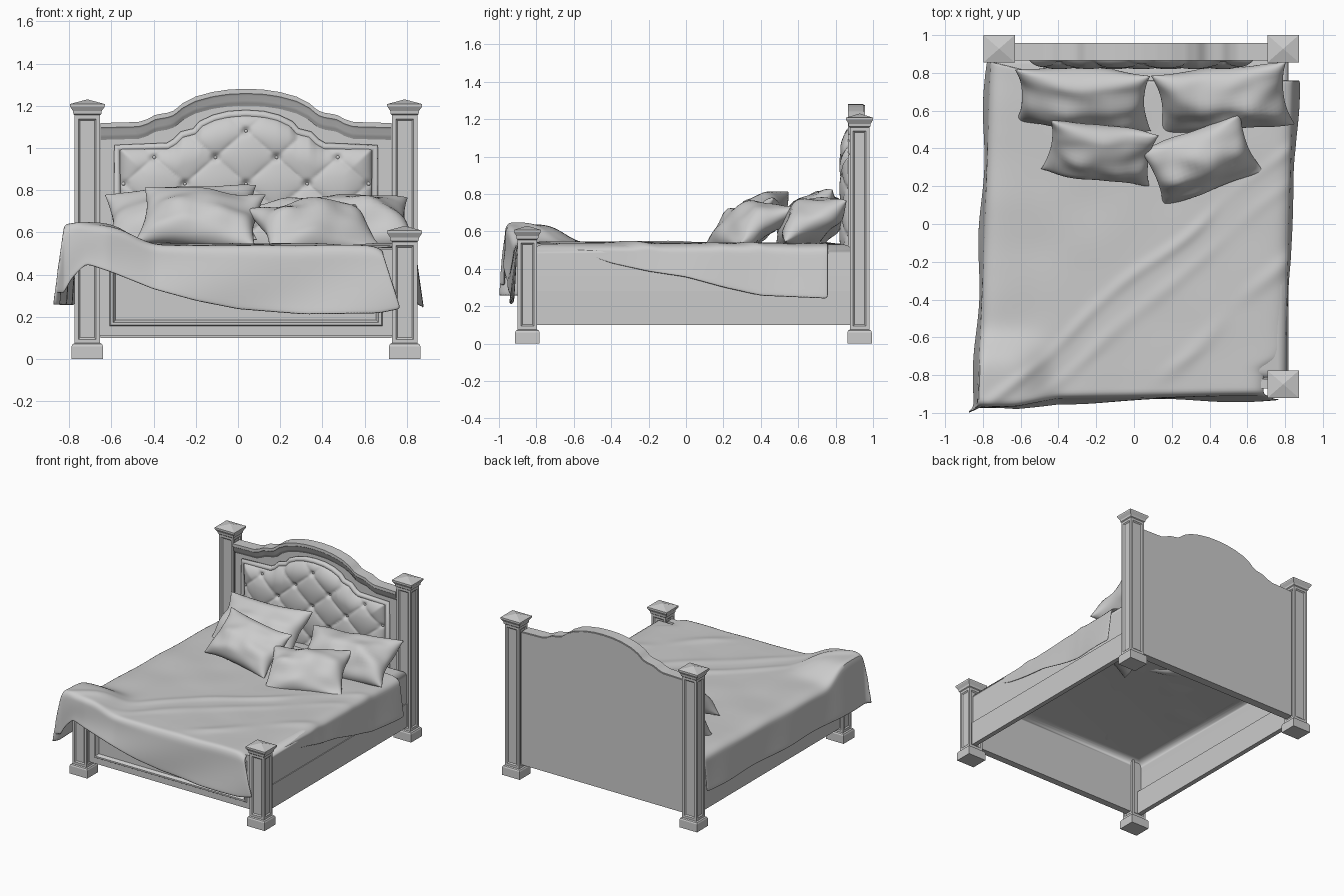
import bpy, bmesh, math
from mathutils import Vector, Euler, noise

if "Cube" in bpy.data.objects:
    bpy.data.objects.remove(bpy.data.objects["Cube"])

CX = 0.038  # centre line of the bed frame


def finish(name, bm, smooth=None):
    bmesh.ops.remove_doubles(bm, verts=bm.verts, dist=1e-5)
    bmesh.ops.recalc_face_normals(bm, faces=bm.faces)
    me = bpy.data.meshes.new(name)
    bm.to_mesh(me)
    bm.free()
    ob = bpy.data.objects.new(name, me)
    bpy.context.collection.objects.link(ob)
    if smooth:
        bpy.ops.object.select_all(action='DESELECT')
        ob.select_set(True)
        bpy.context.view_layer.objects.active = ob
        bpy.ops.object.shade_smooth_by_angle(angle=math.radians(smooth))
    return ob


def add_grid(bm, rows, closed=False):
    vs = [[bm.verts.new(p) for p in r] for r in rows]
    n = len(rows[0])
    for a, b in zip(vs, vs[1:]):
        for j in range(n if closed else n - 1):
            k = (j + 1) % n
            bm.faces.new((a[j], a[k], b[k], b[j]))
    return vs


def box_mesh(x, y, z):
    bm = bmesh.new()
    bmesh.ops.create_cube(bm, size=1)
    for v in bm.verts:
        v.co = [r[0] + (c + 0.5) * (r[1] - r[0]) for c, r in zip(v.co, (x, y, z))]
    return bm


def interp(pts, t):
    if t <= pts[0][0]:
        return pts[0][1]
    for (a, p), (b, q) in zip(pts, pts[1:]):
        if t <= b:
            return p + (q - p) * (t - a) / (b - a)
    return pts[-1][1]


def inset_panel(bm, face, steps):
    for thick, depth in steps:
        bmesh.ops.inset_region(bm, faces=[face], thickness=thick, depth=depth, use_even_offset=True)


# Posts: square section lofted up, recessed shaft panels, flared pyramid cap
def post(name, x, y, top):
    rings = [(0.075, 0), (0.075, 0.06), (0.07, 0.07), (0.060, 0.075), (0.060, top - 0.075),
             (0.066, top - 0.07), (0.068, top - 0.055), (0.083, top - 0.033), (0.083, top - 0.022), (0.001, top)]
    bm = bmesh.new()
    rows = [[(x + sx * h, y + sy * h * 0.87, z) for sx, sy in ((-1, -1), (1, -1), (1, 1), (-1, 1))]
            for h, z in rings]
    vs = add_grid(bm, rows, True)
    bm.faces.new(vs[0])
    bm.faces.new(vs[-1])
    bmesh.ops.recalc_face_normals(bm, faces=bm.faces)
    for f in [f for f in bm.faces if abs(f.normal.z) < 0.1 and f.calc_area() > 0.03]:
        inset_panel(bm, f, ((0.018, 0), (0.008, -0.008)))
    finish(name, bm)


for side, sx in (("left", -0.752), ("right", 0.752)):
    post("back_post_" + side, CX + sx, 0.928, 1.23)
    post("front_post_" + side, CX + sx, -0.848, 0.63)
    # Side rails
    xo = CX + math.copysign(0.78, sx)
    xi = CX + math.copysign(0.745, sx)
    finish("side_rail_" + side, box_mesh((min(xo, xi), max(xo, xi)), (-0.81, 0.88), (0.10, 0.28)))

# Headboard: slab and crown moulding following the arched top
OUTER = [(0, 1.28), (0.08, 1.277), (0.16, 1.265), (0.24, 1.243), (0.30, 1.212), (0.34, 1.178), (0.37, 1.167),
         (0.43, 1.157), (0.47, 1.135), (0.51, 1.123), (0.69, 1.118)]
INNER = [(0, 1.16), (0.08, 1.155), (0.15, 1.138), (0.21, 1.11), (0.24, 1.075), (0.30, 1.06), (0.335, 1.025),
         (0.37, 1.005), (0.61, 1.0)]


def sweep_top(name, section):
    rows = []
    for i in range(93):
        d = -0.69 + 1.38 * i / 92
        t = interp(OUTER, abs(d))
        rows.append([(CX + d, y, t + z if z > -0.5 else 0.10) for y, z in section])
    bm = bmesh.new()
    vs = add_grid(bm, rows, True)
    bm.faces.new(vs[0])
    bm.faces.new(vs[-1])
    finish(name, bm, 35)


sweep_top("headboard", [(0.957, -0.004), (0.895, -0.004), (0.895, -1), (0.957, -1)])
sweep_top("crown_moulding", [(0.95, 0), (0.866, 0), (0.866, -0.022), (0.874, -0.032), (0.878, -0.055),
                             (0.888, -0.068), (0.895, -0.08), (0.95, -0.08)])


# Tufted headboard panel: soft bulge with dimples on a diamond pattern
def tuft_y(d, z):
    p, q = d / 0.29, (z - 1.08) / 0.25
    puff = abs(math.sin(math.pi * (p + q)) * math.sin(math.pi * (p - q))) ** 0.45
    button = max(math.cos(math.pi * (p + q)) ** 2 * math.cos(math.pi * (p - q)) ** 2, 0) ** 12
    e = max(0, min(1, min(0.60 - abs(d), interp(INNER, abs(d)) - z) / 0.14))
    return 0.888 - math.sqrt(1 - (1 - e) ** 2) * (0.048 + 0.02 * puff - 0.02 * button)


bm = bmesh.new()
rows = []
for i in range(141):
    d = -0.60 + 1.2 * i / 140
    top = interp(INNER, abs(d))
    zs = [0.45 + (top - 0.45) * j / 80 for j in range(81)]
    rows.append([(CX + d, tuft_y(d, z), z) for z in zs])
add_grid(bm, rows)
finish("tufted_panel", bm, 60)

# Tuft buttons
bm = bmesh.new()
for k in range(5):
    z = 1.08 - 0.125 * k
    for n in range(-2, 3):
        d = 0.29 * (n + 0.5 * (k % 2))
        if abs(d) < 0.6 and z < interp(INNER, abs(d)) - 0.03:
            s = bmesh.ops.create_uvsphere(bm, u_segments=10, v_segments=6, radius=0.010)
            bmesh.ops.translate(bm, verts=s['verts'], vec=(CX + d, tuft_y(d, z), z))
finish("tuft_buttons", bm, 60)

# Rounded frame around the tufted panel
path = [(-0.61, 0.4)] + [(-d, z) for d, z in INNER[::-1]] + INNER[1:] + [(0.61, 0.4)]
cu = bpy.data.curves.new("panel_frame", 'CURVE')
cu.dimensions = '3D'
sp = cu.splines.new('POLY')
sp.points.add(len(path) - 1)
for pt, (d, z) in zip(sp.points, path):
    pt.co = (CX + d, 0.885, z, 1)
cu.bevel_depth, cu.bevel_resolution = 0.02, 3
frame = bpy.data.objects.new("panel_frame", cu)
bpy.context.collection.objects.link(frame)
bpy.ops.object.select_all(action='DESELECT')
frame.select_set(True)
bpy.context.view_layer.objects.active = frame
bpy.ops.object.convert(target='MESH')

# Footboard with framed recessed panel
bm = box_mesh((-0.655, 0.73), (-0.872, -0.82), (0.11, 0.52))
bm.normal_update()
front = min(bm.faces, key=lambda f: f.calc_center_median().y)
inset_panel(bm, front, ((0.045, 0), (0.006, 0.010), (0.012, 0), (0.012, -0.024)))
finish("footboard", bm)

# Mattress: rounded shell, open underneath
bm = box_mesh((-0.738, 0.812), (-0.818, 0.892), (0.11, 0.53))
bmesh.ops.delete(bm, geom=[f for f in bm.faces if f.normal.z < -0.9], context='FACES')
top_edges = [e for e in bm.edges if all(v.co.z > 0.5 for v in e.verts)]
bmesh.ops.bevel(bm, geom=top_edges, offset=0.05, segments=5, profile=0.5, affect='EDGES')
finish("mattress", bm, 80)

# Blanket: flat top, left, right and front hanging flaps, draped over the left front post
LEFT_X = [(-0.95, -0.825), (0, -0.785), (0.86, -0.755)]
RIGHT_X = [(-0.95, 0.685), (-0.77, 0.69), (-0.70, 0.80), (0, 0.815), (0.75, 0.84)]
RIGHT_HEM = [(-0.75, 0.53), (-0.6, 0.50), (-0.4, 0.43), (-0.2, 0.385), (0, 0.355), (0.2, 0.30), (0.4, 0.255),
             (0.75, 0.24)]
FRONT_HEM = [(-0.84, 0.28), (-0.79, 0.38), (-0.72, 0.45), (-0.6, 0.41), (-0.4, 0.33), (-0.2, 0.275), (0, 0.235),
             (0.3, 0.21), (0.6, 0.215), (0.7, 0.24)]
FRONT_Y = [(-0.62, -0.945), (-0.4, -0.905), (0.7, -0.89)]


def blanket_point(a, b):
    fl, fr, ff = max(0, -a), max(0, a - 1), max(0, -b)
    a, b = min(1, max(0, a)), min(1, max(0, b))
    back = 0.86 - 0.10 * min(1, a * 4)
    y = -0.92 + (back + 0.92) * b
    x = interp(LEFT_X, y) * (1 - a) + interp(RIGHT_X, y) * a
    yf = interp(FRONT_Y, x)
    y = yf + (back - yf) * b
    w = y - 0.85 * x + 0.06 * noise.noise(Vector((x * 2, y * 2, 3)))
    post_lift = math.exp(-((x + 0.76) / 0.27) ** 4 - ((y + 0.87) / 0.24) ** 4)
    z = 0.535 + 0.10 * post_lift
    for c, s, h in ((-0.29, 0.03, 0.014), (-0.48, 0.04, 0.008), (-0.9, 0.05, 0.012)):
        z += h * math.exp(-((w - c) / s) ** 2) * (0.7 + noise.noise(Vector((x * 3, y * 3, c))))
    z += 0.006 * noise.noise(Vector((x * 4, y * 4, 1)))
    edge = math.exp(-(x - interp(LEFT_X, y)) / 0.03) + math.exp(-(interp(RIGHT_X, y) - x) / 0.03)
    z -= 0.03 * min(1, edge) * (1 - post_lift)
    side = max(0, z - interp(RIGHT_HEM, y))
    drop = max(fl * (z - 0.255), fr * side, ff * (z - interp(FRONT_HEM, x)))
    corner = min(fl, ff)
    wave = 0.010 * math.sin(9 * y + 2)
    x += -fl * (0.025 + wave) - 0.03 * corner + fr * min(1, side / 0.3) * (0.035 + wave)
    x += 0.09 * ff * max(0, x / 0.7) ** 2
    y += -ff * (0.025 + 0.012 * math.sin(7 * x + 1 + 3 * ff)) - 0.025 * corner - 0.012 * (ff > 0)
    return (x, y, z - drop)


A = [-1 + i / 8 for i in range(8)] + [i / 60 for i in range(61)] + [1 + (i + 1) / 8 for i in range(8)]
B = [-1 + i / 10 for i in range(10)] + [i / 60 for i in range(61)]
bm = bmesh.new()
add_grid(bm, [[blanket_point(a, b) for a in A] for b in B])
blanket = finish("blanket", bm, 80)
m = blanket.modifiers.new("thickness", 'SOLIDIFY')
m.thickness, m.offset = 0.008, 0
m = blanket.modifiers.new("soften", 'SUBSURF')
m.levels = m.render_levels = 1


# Pillows: two puffed sheets with pointed corners, leaned and turned
def pillow(name, loc, w, h, t, tilt, turn, seed, roll=0):
    rot = Euler((math.radians(tilt), math.radians(roll), math.radians(turn))).to_matrix()
    bm = bmesh.new()
    N = 28
    for side in (-1, 1):
        rows = []
        for i in range(N + 1):
            row = []
            for j in range(N + 1):
                u, v = -math.cos(math.pi * i / N), -math.cos(math.pi * j / N)
                puff = max(0, (1 - u * u) * (1 - v * v)) ** 0.5
                px = u * w / 2 * (1 - 0.10 * (1 - v * v) * u * u)
                py = v * h / 2 * (1 - 0.10 * (1 - u * u) * v * v)
                crease = 1 + 0.35 * noise.noise(Vector((u * 1.8 + seed, v * 1.8, side)))
                bend = 0.04 * noise.noise(Vector((u * 1.2, v * 1.2, seed)))
                row.append(rot @ Vector((px, py, side * t / 2 * puff * crease + bend)) + Vector(loc))
            rows.append(row)
        add_grid(bm, rows)
    finish(name, bm, 70)


pillow("back_pillow_left", (-0.27, 0.66, 0.665), 0.72, 0.39, 0.25, 42, -2, 1.3, -3)
pillow("back_pillow_right", (0.47, 0.66, 0.63), 0.72, 0.40, 0.25, 33, 6, 4.7, -3)
pillow("front_pillow_left", (-0.18, 0.38, 0.665), 0.58, 0.37, 0.21, 42, -8, 8.1, 3)
pillow("front_pillow_right", (0.36, 0.33, 0.62), 0.57, 0.39, 0.21, 28, 20, 12.6, -3)
